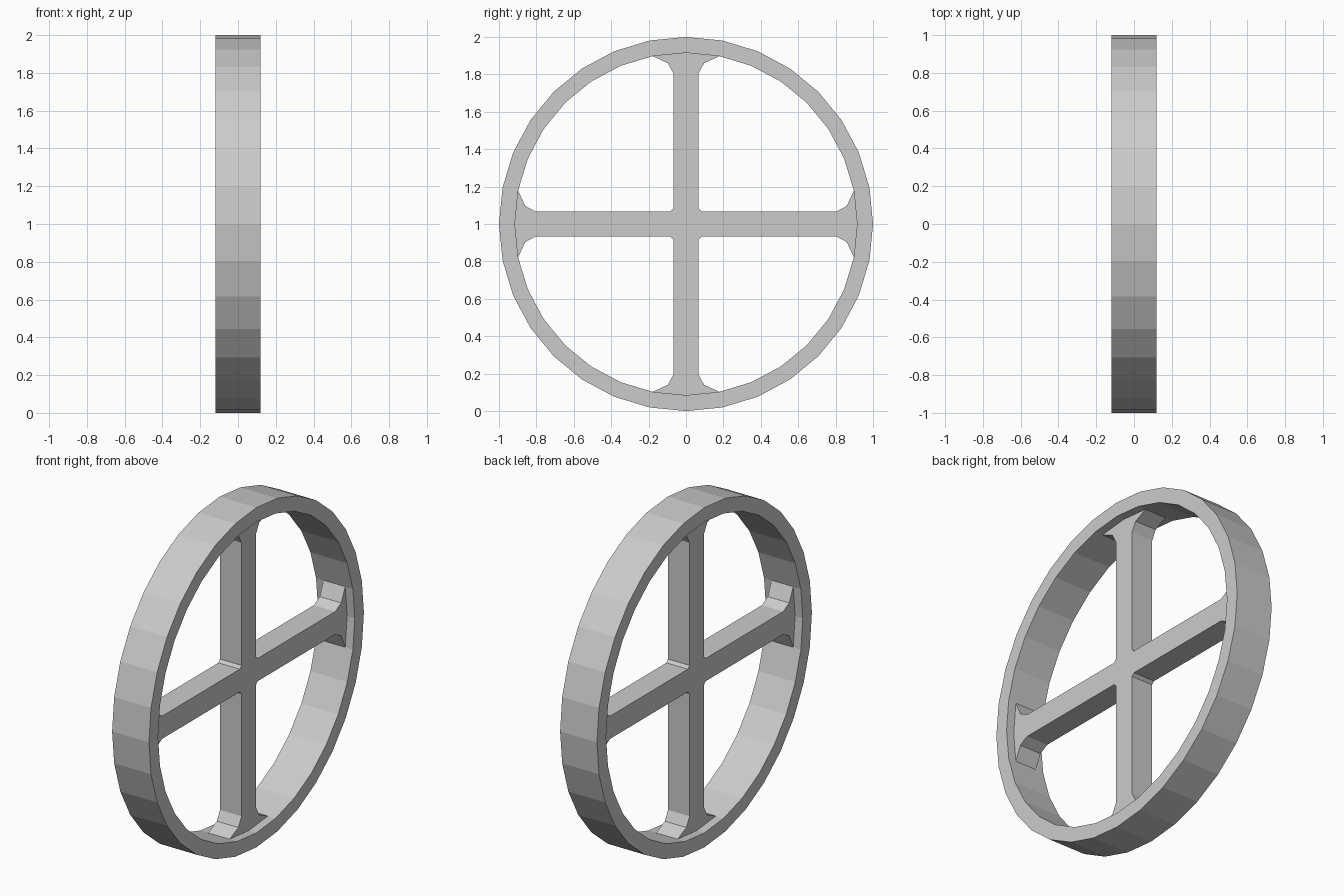
import bpy, bmesh
from math import sin, cos, pi

if "Cube" in bpy.data.objects:
    bpy.data.objects.remove(bpy.data.objects["Cube"])

SIDES, OUTER, INNER = 32, 1.0, 0.915
RIM_X, SPOKE_X, CZ = 0.12, 0.07, 1.0


def finish(bm, name):
    bmesh.ops.recalc_face_normals(bm, faces=bm.faces)
    mesh = bpy.data.meshes.new(name)
    bm.to_mesh(mesh)
    bm.free()
    obj = bpy.data.objects.new(name, mesh)
    obj.location.z = CZ
    bpy.context.collection.objects.link(obj)
    return obj


# Rim: rectangular section swept around the x axis
bm = bmesh.new()
section = [(-RIM_X, OUTER), (RIM_X, OUTER), (RIM_X, INNER), (-RIM_X, INNER)]
loops = []
for i in range(SIDES):
    a = 2 * pi * i / SIDES
    loops.append([bm.verts.new((x, r * sin(a), r * cos(a))) for x, r in section])
for i in range(SIDES):
    p, q = loops[i], loops[(i + 1) % SIDES]
    for k in range(4):
        n = (k + 1) % 4
        bm.faces.new((p[k], p[n], q[n], q[k]))
finish(bm, "wheel_rim")

# Cross spokes: one flared arm outline turned four times, then extruded
step = 2 * pi / SIDES
tip = (INNER * sin(step), INNER * cos(step))
right = [(0.067, 0.083), (0.067, 0.805), (0.097, 0.86), tip]
arm = [(-y, z) for y, z in right] + [(0, INNER)] + right[::-1]
outline = []
for turn in range(4):
    c, s = round(cos(turn * pi / 2)), round(sin(turn * pi / 2))
    outline += [(y * c + z * s, z * c - y * s) for y, z in arm]

bm = bmesh.new()
face = bm.faces.new([bm.verts.new((-SPOKE_X, y, z)) for y, z in outline])
ext = bmesh.ops.extrude_face_region(bm, geom=[face], use_keep_orig=True)
moved = [g for g in ext["geom"] if isinstance(g, bmesh.types.BMVert)]
bmesh.ops.translate(bm, verts=moved, vec=(2 * SPOKE_X, 0, 0))
finish(bm, "cross_spokes")
